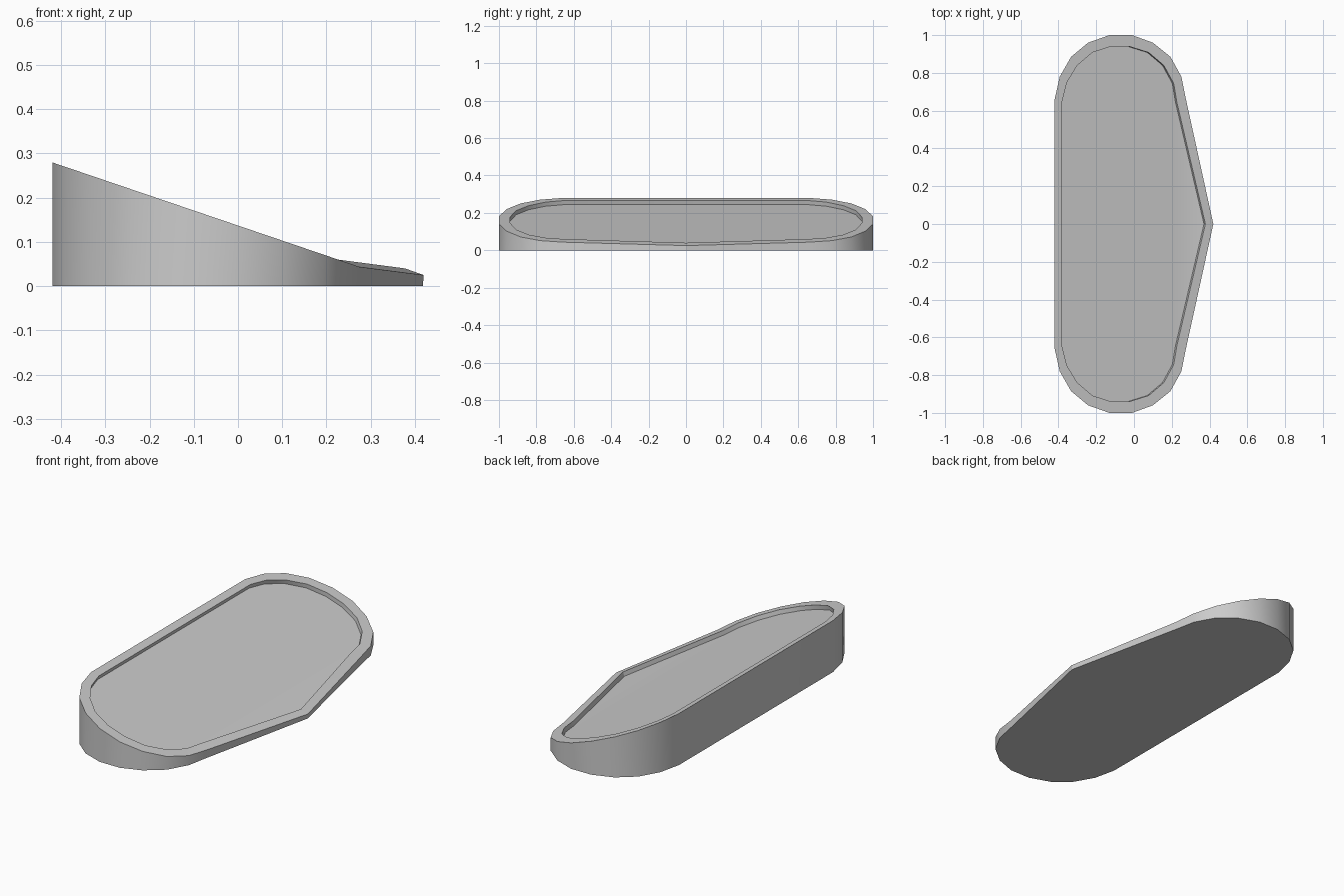
import bpy, bmesh, math

if "Cube" in bpy.data.objects:
    bpy.data.objects.remove(bpy.data.objects["Cube"])

# Half outlines (x, y) from the tall back edge round to the pointed front
OUTER = [(-.42, .66), (-.393, .78), (-.333, .885), (-.243, .96), (-.13, 1), (-.01, 1),
         (.10, .96), (.193, .885), (.251, .78), (.275, .66), (.42, 0)]
INNER = [(-.38, .65), (-.355, .75), (-.30, .84), (-.22, .908), (-.122, .94), (-.025, .94),
         (.078, .908), (.158, .84), (.21, .745), (.227, .645), (.378, 0)]
DEPTH = 0.022   # recess depth, cut square to the sloping top
LEAN = 0.34


def top(x):
    return 0.137 - LEAN * x


def with_height(points, tip_z):
    return [(x, y, top(x) if y else tip_z) for x, y in points]


outer = with_height(OUTER, .025)
inner = with_height(INNER, .04)
floor = [(x - LEAN * DEPTH, y, z - DEPTH) for x, y, z in inner]
base = [(x, y, 0) for x, y in OUTER]
base[-1] = (.418, 0, 0)

bm = bmesh.new()


def ring(half):
    """Closed ring of vertices mirrored across y = 0."""
    pts = half + [(x, -y, z) for x, y, z in reversed(half[:-1])]
    return [bm.verts.new(p) for p in pts]


def bridge(a, b):
    n = len(a)
    for i in range(n):
        j = (i + 1) % n
        bm.faces.new((a[i], a[j], b[j], b[i]))


# Side wall, rim and recess wall
rings = [ring(h) for h in (base, outer, inner, floor)]
for a, b in zip(rings, rings[1:]):
    bridge(a, b)

# Underside
bm.faces.new(rings[0])

# Recessed floor in strips across the width
f = rings[3]
n = len(f)
for i in range(len(floor) - 2):
    bm.faces.new((f[i], f[i + 1], f[n - 2 - i], f[n - 1 - i]))
k = len(floor) - 1
bm.faces.new((f[k - 1], f[k], f[k + 1]))

bmesh.ops.recalc_face_normals(bm, faces=bm.faces[:])
mesh = bpy.data.meshes.new("sloped_tray")
bm.to_mesh(mesh)
bm.free()
tray = bpy.data.objects.new("sloped_tray", mesh)
bpy.context.collection.objects.link(tray)

# Soft round ends, crisp rim
bpy.context.view_layer.objects.active = tray
tray.select_set(True)
bpy.ops.object.shade_smooth_by_angle(angle=math.radians(23))
